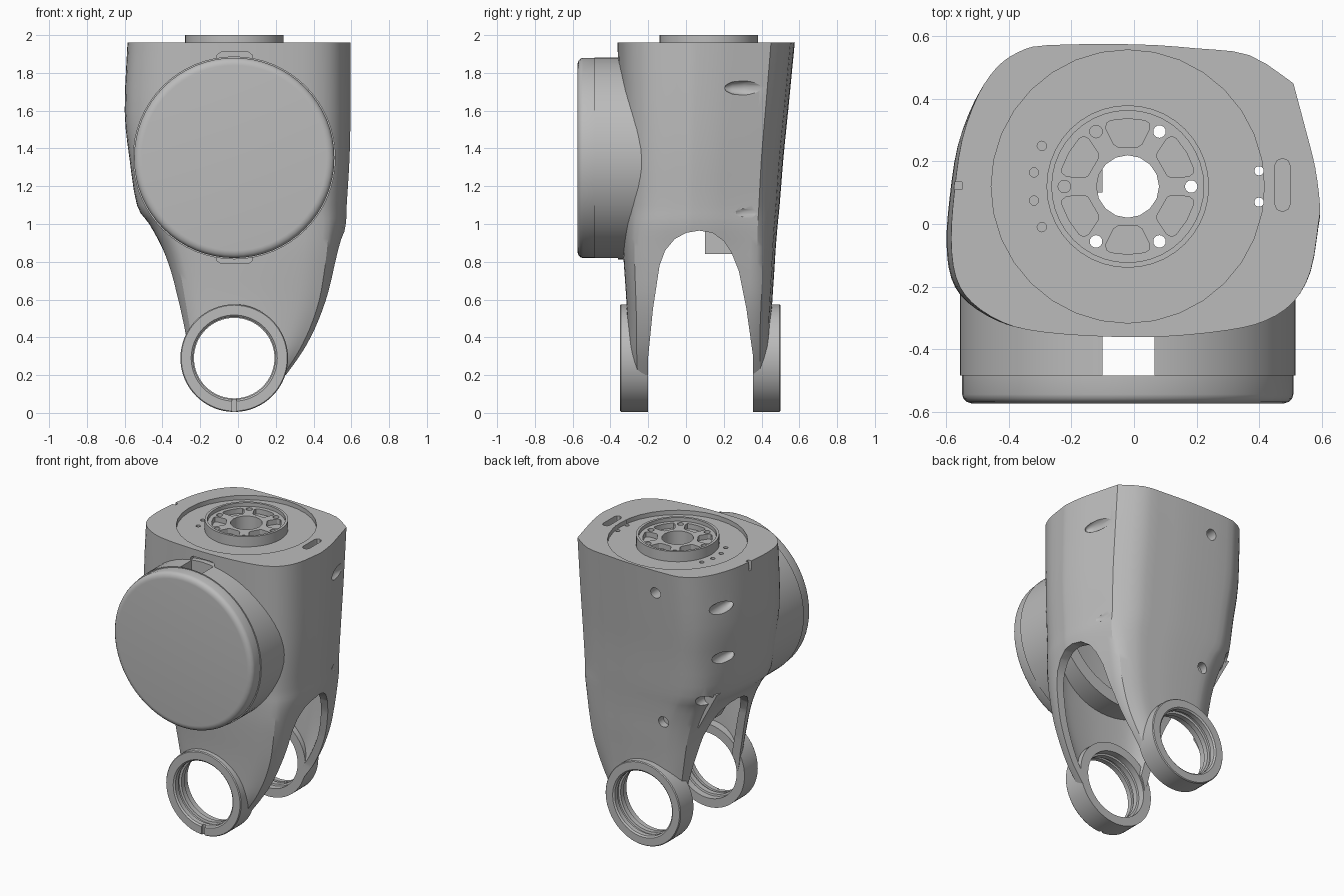
import bpy, bmesh
from math import sin, cos, pi, radians
from mathutils import Vector

if "Cube" in bpy.data.objects:
    bpy.data.objects.remove(bpy.data.objects["Cube"])

grey = bpy.data.materials.new("cast grey")
grey.use_nodes = True
grey.diffuse_color = (0.5, 0.5, 0.5, 1)
grey.node_tree.nodes["Principled BSDF"].inputs["Base Color"].default_value = (0.5, 0.5, 0.5, 1)

CX, RING_Z, HOUSING_Z = -0.02, 0.29, 1.35     # shared axis positions
TOP_Y = 0.12                                  # centre of the top flange


def finish(name, bm):
    bmesh.ops.recalc_face_normals(bm, faces=bm.faces)
    mesh = bpy.data.meshes.new(name)
    bm.to_mesh(mesh)
    bm.free()
    mesh.materials.append(grey)
    ob = bpy.data.objects.new(name, mesh)
    bpy.context.collection.objects.link(ob)
    return ob


def loft(name, rings, closed=False):
    """Skin a stack of equal-length point loops; cap the ends unless closed."""
    bm = bmesh.new()
    loops = [[bm.verts.new(p) for p in ring] for ring in rings]
    n = len(loops[0])
    pairs = list(zip(loops, loops[1:]))
    if closed:
        pairs.append((loops[-1], loops[0]))
    else:
        bm.faces.new(loops[0])
        bm.faces.new(loops[-1])
    for a, b in pairs:
        for i in range(n):
            j = (i + 1) % n
            bm.faces.new((a[i], a[j], b[j], b[i]))
    return finish(name, bm)


def place(p, axis, d):
    return {"x": (d, p[0], p[1]), "y": (p[0], d, p[1]), "z": (p[0], p[1], d)}[axis]


def prism(name, pts, axis, a, b):
    return loft(name, [[place(p, axis, d) for p in pts] for d in (a, b)])


def circle(c, r, n=48):
    return [(c[0] + r * cos(2 * pi * i / n), c[1] + r * sin(2 * pi * i / n)) for i in range(n)]


def box_pts(u0, u1, v0, v1):
    return [(u0, v0), (u1, v0), (u1, v1), (u0, v1)]


def lathe_y(name, c, profile, n=64, closed=False):
    """Revolve (radius, y) pairs about an axis along y."""
    return loft(name, [[place(p, "y", y) for p in circle(c, r, n)] for r, y in profile], closed)


def spline(pts, n):
    """Smooth open curve through points of any dimension."""
    pts = [Vector(p) for p in pts]
    out = []
    for i in range(len(pts) - 1):
        p0, p1, p2, p3 = pts[max(i - 1, 0)], pts[i], pts[i + 1], pts[min(i + 2, len(pts) - 1)]
        for k in range(n):
            t = k / n
            m1, m2 = (p2 - p0) / 2, (p3 - p1) / 2
            d = p2 - p1
            out.append(p1 + m1 * t + (3 * d - 2 * m1 - m2) * t ** 2 + (m1 + m2 - 2 * d) * t ** 3)
    return out + [pts[-1]]


def boolean(ob, cutter):
    mod = ob.modifiers.new("cut", "BOOLEAN")
    mod.operation, mod.solver, mod.object = "DIFFERENCE", "EXACT", cutter
    dg = bpy.context.evaluated_depsgraph_get()
    dg.update()
    mesh = bpy.data.meshes.new_from_object(ob.evaluated_get(dg))
    ob.modifiers.remove(mod)
    ob.data = mesh
    bpy.data.objects.remove(cutter)


def cut(ob, pts, axis, a, b):
    boolean(ob, prism("cutter", pts, axis, a, b))


# Body: one rounded outline with a single sharp corner, fitted to each height
outline = spline([(.51, .45), (.37, .54), (.2, .562), (0, .575), (-.28, .572), (-.37, .55), (-.44, .5),
                  (-.5, .41), (-.55, .27), (-.575, .1), (-.585, -.05), (-.57, -.17), (-.52, -.25),
                  (-.42, -.315), (-.3, -.345), (-.1, -.36), (.1, -.36), (.3, -.34), (.42, -.31),
                  (.51, -.25), (.565, -.15), (.59, 0), (.595, .06), (.58, .18), (.55, .3), (.51, .45)], 3)[:-1]
levels = spline([  # z, left, right, front, back, squareness
    (1.96, -.585, .595, -.36, .575, 0), (1.6, -.6, .595, -.355, .54, 0),
    (1.35, -.575, .59, -.35, .515, 0), (1.1, -.535, .575, -.34, .495, .05),
    (1.0, -.47, .57, -.337, .485, .1), (.88, -.405, .545, -.333, .475, .2),
    (.75, -.36, .52, -.325, .467, .25), (.6, -.325, .485, -.315, .457, .3),
    (.45, -.295, .43, -.31, .45, .3), (.32, -.27, .36, -.31, .45, .3), (.2, -.2, .27, -.305, .45, .3)], 3)


def section(level, inset=0.0):
    z, x0, x1, y0, y1, sq = level
    x0, x1, y0, y1 = x0 + inset, x1 - inset, y0 + inset, y1 - inset
    ring = []
    for x, y in outline:
        u, v = (x - .005) / .59, (y - .1075) / .4675
        k = 1 + sq * (1 / max(abs(u), abs(v)) - 1)
        ring.append(((x0 + x1) / 2 + u * k * (x1 - x0) / 2, (y0 + y1) / 2 + v * k * (y1 - y0) / 2, z))
    return ring


body = loft("body_shell", [section(lv) for lv in levels])
inner = [lv for lv in levels if .25 < lv[0] < 1.85] + [Vector([.1] + list(levels[-1])[1:])]
boolean(body, loft("cavity", [section(lv, .05 + .03 * min(1, max(0, (lv[0] - .8) / .4))) for lv in inner]))

# Arch between the two legs, and the joint bore
arch = [(-.2, -.1), (-.2, .3), (-.175, .55), (-.14, .78), (-.11, .86), (-.06, .92), (0, .953),
        (.07, .965), (.14, .953), (.2, .91), (.24, .85), (.28, .75), (.32, .55), (.355, .3), (.355, -.1)]
cut(body, arch, "x", -1, 1)
cut(body, circle((CX, RING_Z), .235), "y", -1, 1)

# Recessed top face with openings
cut(body, circle((CX, TOP_Y), .437, 32), "z", 1.93, 2.1)
cut(body, circle((CX, TOP_Y), .245, 32), "z", 1.7, 2.1)
for y in (.07, .17):
    cut(body, circle((.4, y), .015, 12), "z", 1.7, 2.1)
for x, y in ((-.295, .25), (-.32, .165), (-.32, .075), (-.295, -.01)):
    cut(body, circle((x, y), .015, 12), "z", 1.9, 2.1)
slot = [(.475 + .025 * cos(a), (.185 if a < pi else .065) + .025 * sin(a))
        for a in [radians(d) for d in (0, 45, 90, 135, 179.9, 180.1, 225, 270, 315, 359.9)]]
cut(body, slot, "z", 1.9, 2.1)
cut(body, box_pts(-.7, -.55, .11, .135), "z", 1.9, 2.1)

# Round-tipped screw bores along the corners, plain ones in the back wall
for x, z, y in ((.56, 1.72, .2), (.545, 1.06, .255), (-.525, 1.72, .24), (-.515, 1.36, .22), (-.42, 1.06, .29)):
    tip = [(.004, y), (.018, y + .012), (.032, y + .045), (.042, y + .11), (.042, .8)]
    boolean(body, lathe_y("cutter", (x, z), tip, 20))
for z in (1.8, .88):
    cut(body, circle((-.16, z), .037, 20), "y", .42, .8)

# Shallow recesses above and below the motor housing
for s, y in ((1, -.325), (-1, -.305)):
    pts = [(-.11, .47), (.075, .47), (.075, .545), (.055, .56), (-.09, .56), (-.11, .545)]
    cut(body, [(x, HOUSING_Z + s * z) for x, z in pts], "y", -.6, y)

# Top flange: rim, sunken wheel face, pockets, screw holes, centre bore
flange = prism("top_flange", circle((CX, TOP_Y), .26, 40), "z", 1.84, 2.0)
cut(flange, circle((CX, TOP_Y), .243, 40), "z", 1.975, 2.1)
cut(flange, circle((CX, TOP_Y), .1, 16), "z", 1.7, 2.1)
trapezoid = [(-.033, .127), (.033, .127), (.045, .135), (.07, .185), (.068, .203), (.055, .211),
             (0, .217), (-.055, .211), (-.068, .203), (-.07, .185), (-.045, .135)]
for k in range(6):
    a = k * pi / 3
    c, s = cos(a), sin(a)
    cut(flange, [(CX + x * c - y * s, TOP_Y + x * s + y * c) for x, y in trapezoid], "z", 1.94, 2.1)
    cut(flange, circle((CX + .203 * c, TOP_Y + .203 * s), .02, 16), "z", 1.7, 2.1)

# Inner bracket reaching from the side wall towards the centre bore
bracket = prism("inner_bracket", [(-.34, .84), (-.1, .84), (-.1, 1.1), (-.48, 1.1)], "y", .1, .35)

# Round motor housing, hollow towards the body, with a vertical slot, and its cover
hub = (CX, HOUSING_Z)
housing = lathe_y("motor_housing", hub, [(.537, -.13), (.537, -.485)])
cut(housing, circle(hub, .45), "y", -.3, 0)
cut(housing, box_pts(-.1, .065, -.484, -.36), "z", .5, 2.1)
cover = lathe_y("motor_cover", hub, [(.53, -.484), (.53, -.545), (.526, -.558), (.515, -.569), (.5, -.574), (.49, -.575)])

# Joint rings with stepped bores; only the front one has a key slot
rings = []
for name, outer, depth in (("front_joint_ring", -.35, .15), ("back_joint_ring", .5, -.145)):
    steps = [(.28, 0), (.285, .04), (.285, 1), (.225, 1), (.225, .7), (.213, .68), (.213, .45),
             (.228, .43), (.228, .3), (.218, .28), (.218, .06), (.228, 0)]
    rings.append(lathe_y(name, (CX, RING_Z), [(r, outer + t * depth) for r, t in steps], closed=True))
cut(rings[0], box_pts(-.032, -.008, -.1, .1), "y", -.4, -.332)

# Smooth shading with sharp edges kept
bpy.ops.object.select_all(action="DESELECT")
for ob in [body, flange, bracket, housing, cover] + rings:
    ob.select_set(True)
    bpy.context.view_layer.objects.active = ob
bpy.ops.object.shade_smooth_by_angle(angle=radians(28))
